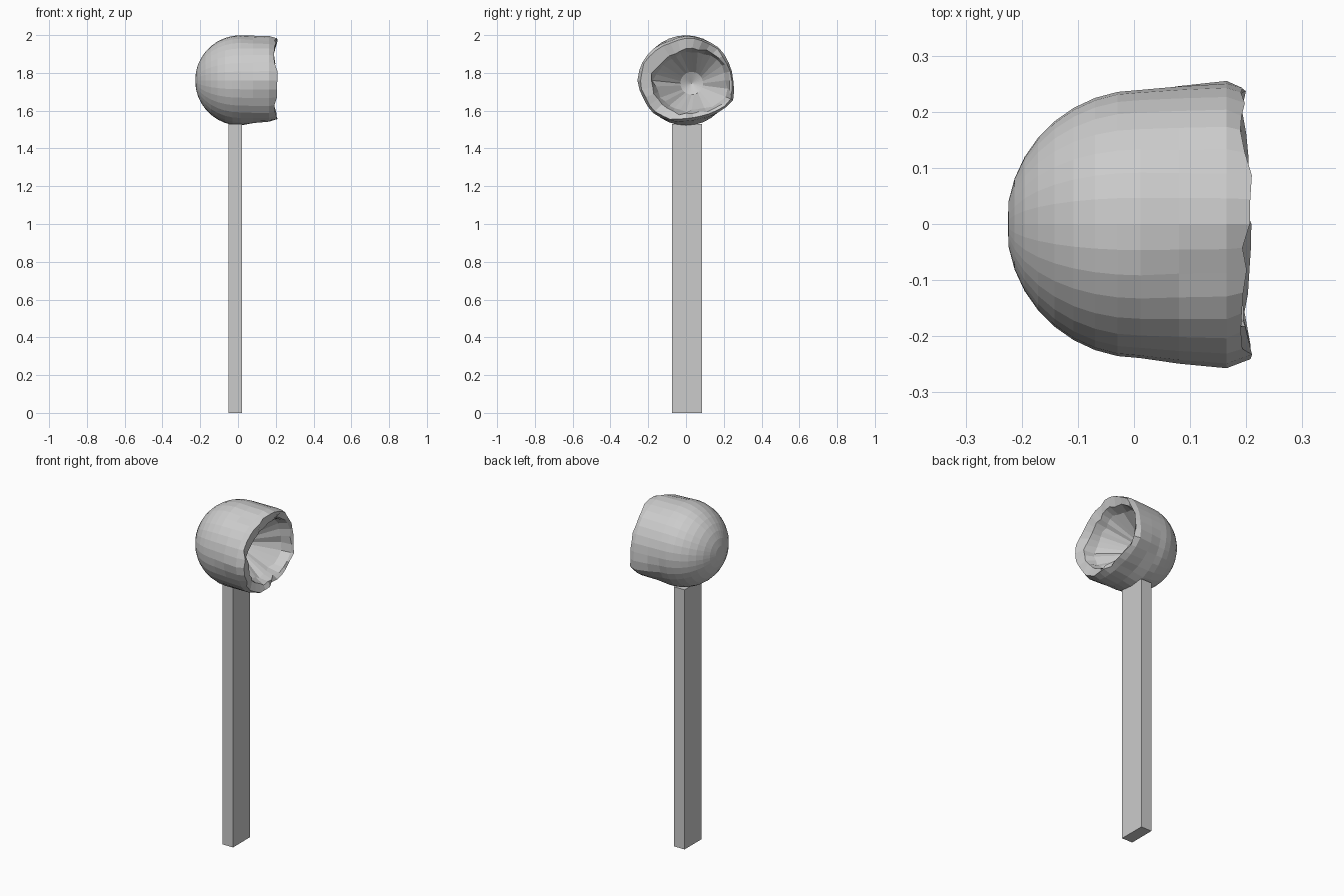
import bpy, bmesh, math, random

if "Cube" in bpy.data.objects:
    bpy.data.objects.remove(bpy.data.objects["Cube"])

random.seed(4)
N = 32            # sides around the head's x axis
CZ = 1.76         # head centre height
R = 0.239

# ragged outline of the broken rim and thickness of its lip (angle from +y towards +z)
RIM = [.25, .245, .245, .235, .235, .225, .24, .25,
       .257, .245, .245, .23, .215, .215, .24, .27]
LIP = [.01, .015, .03, .05, .06, .06, .07, .065,
       .055, .05, .055, .04, .025, .02, .015, .01]


def sample(table, i):
    """Read a 16-value table at one of N steps."""
    f = i * len(table) / N
    a = int(f)
    t = f - a
    return table[a % len(table)] * (1 - t) + table[(a + 1) % len(table)] * t


def finish(bm, name):
    bmesh.ops.recalc_face_normals(bm, faces=bm.faces)
    mesh = bpy.data.meshes.new(name)
    bm.to_mesh(mesh)
    bm.free()
    obj = bpy.data.objects.new(name, mesh)
    bpy.context.collection.objects.link(obj)
    return obj


# hollow head: round back, flared broken rim, conical cavity
bm = bmesh.new()


def ring(fx, fr, cy=0.0, cz=CZ):
    out = []
    for i in range(N):
        a = 2 * math.pi * i / N
        r = fr(i)
        out.append(bm.verts.new((fx(i), cy + r * math.cos(a), cz + r * math.sin(a))))
    return out


rings = []
for k in range(1, 10):
    a = math.pi / 2 * k / 9
    rings.append(ring(lambda i: 0.012 - R * math.cos(a), lambda i: R * math.sin(a)))

jag = [random.uniform(-.012, .012) for _ in range(N)]
wob = [random.uniform(-.008, .008) for _ in range(N)]
for x, t in ((.08, .55), (.165, 1.0)):
    rings.append(ring(lambda i: x, lambda i: R + (sample(RIM, i) - R) * t))
rings.append(ring(lambda i: .2 + jag[i], lambda i: sample(RIM, i) - .012 + wob[i] * .6))
rings.append(ring(lambda i: .188 + jag[i - 1],
                  lambda i: sample(RIM, i) - .012 - sample(LIP, i) + wob[i - 1]))
rings.append(ring(lambda i: .135 + jag[i - 2],
                  lambda i: sample(RIM, i) - .03 - sample(LIP, i) + wob[i - 2]))
rings.append(ring(lambda i: .0, lambda i: .06, .03, 1.745))

for a, b in zip(rings, rings[1:]):
    for i in range(N):
        j = (i + 1) % N
        bm.faces.new((a[i], a[j], b[j], b[i]))

for loop, tip in ((rings[0], (-.225, 0, CZ)), (rings[-1], (-.03, .03, 1.745))):
    v = bm.verts.new(tip)
    for i in range(N):
        bm.faces.new((loop[i], loop[(i + 1) % N], v))
finish(bm, "hollow_head")

# plain rectangular post
bm = bmesh.new()
bmesh.ops.create_cube(bm, size=1)
for v in bm.verts:
    v.co.x = -.015 + v.co.x * .07
    v.co.y = .005 + v.co.y * .16
    v.co.z = (v.co.z + .5) * 1.53
finish(bm, "post")
